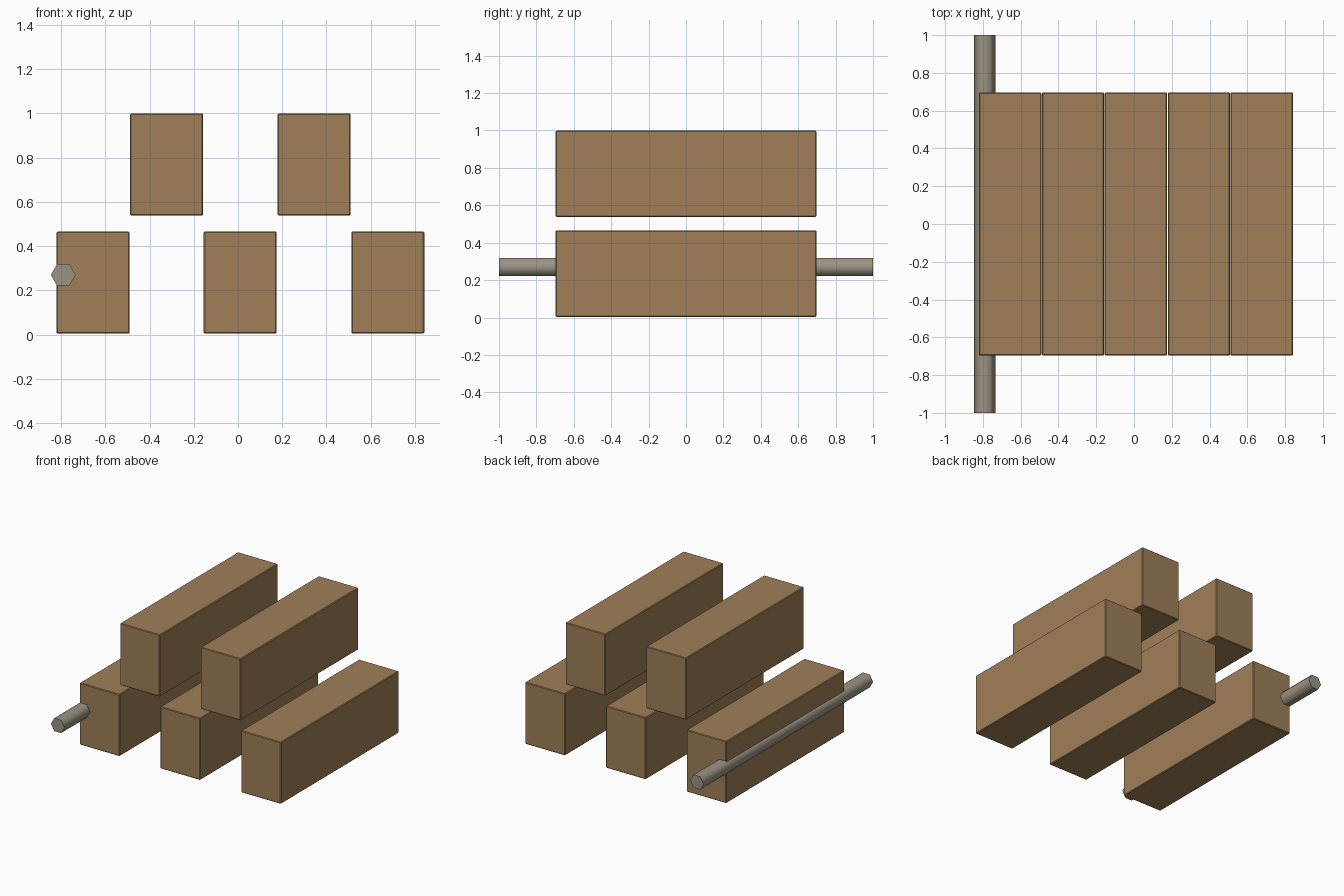
import bpy, bmesh, math
from mathutils import Matrix

if "Cube" in bpy.data.objects:
    bpy.data.objects.remove(bpy.data.objects["Cube"])


def material(name, color):
    m = bpy.data.materials.new(name)
    m.diffuse_color = (*color, 1.0)
    m.use_nodes = True
    m.node_tree.nodes["Principled BSDF"].inputs["Base Color"].default_value = m.diffuse_color
    return m


wood = material("brown_wood", (0.35, 0.215, 0.098))
metal = material("warm_grey_metal", (0.33, 0.295, 0.235))


def make_object(name, bm, mat):
    mesh = bpy.data.meshes.new(name)
    bm.to_mesh(mesh)
    bm.free()
    mesh.materials.append(mat)
    obj = bpy.data.objects.new(name, mesh)
    bpy.context.collection.objects.link(obj)
    return obj


def beam(name, x, z):
    """Timber beam along y with a fine chamfer on its edges."""
    bm = bmesh.new()
    bmesh.ops.create_cube(bm, size=1.0)
    bmesh.ops.scale(bm, vec=(0.33, 1.394, 0.462), verts=bm.verts)
    bmesh.ops.bevel(bm, geom=bm.edges[:], offset=0.005, segments=1,
                    affect='EDGES', profile=0.5)
    obj = make_object(name, bm, wood)
    obj.location = (x, 0, z)


# Three beams below, two above in the gaps
for i, x in enumerate((-0.656, 0.010, 0.677)):
    beam(f"lower_beam_{i + 1}", x, 0.235)
for i, x in enumerate((-0.323, 0.344)):
    beam(f"upper_beam_{i + 1}", x, 0.769)

# Six-sided rod along y, sunk into the outer face of the left beam
bm = bmesh.new()
bmesh.ops.create_cone(bm, cap_ends=True, segments=6, radius1=0.056,
                      radius2=0.056, depth=2.0)
bmesh.ops.rotate(bm, verts=bm.verts, matrix=Matrix.Rotation(math.radians(30), 3, 'Z'))
# Put corners on the x axis whatever the starting angle
if max(v.co.x for v in bm.verts) < 0.055:
    bmesh.ops.rotate(bm, verts=bm.verts, matrix=Matrix.Rotation(math.radians(30), 3, 'Z'))
bmesh.ops.rotate(bm, verts=bm.verts, matrix=Matrix.Rotation(math.radians(90), 3, 'X'))
rod = make_object("rod", bm, metal)
rod.location = (-0.790, 0, 0.270)

# Smooth the rod's sides, keep the end rims sharp
bpy.context.view_layer.objects.active = rod
rod.select_set(True)
bpy.ops.object.shade_smooth_by_angle(angle=math.radians(65))
